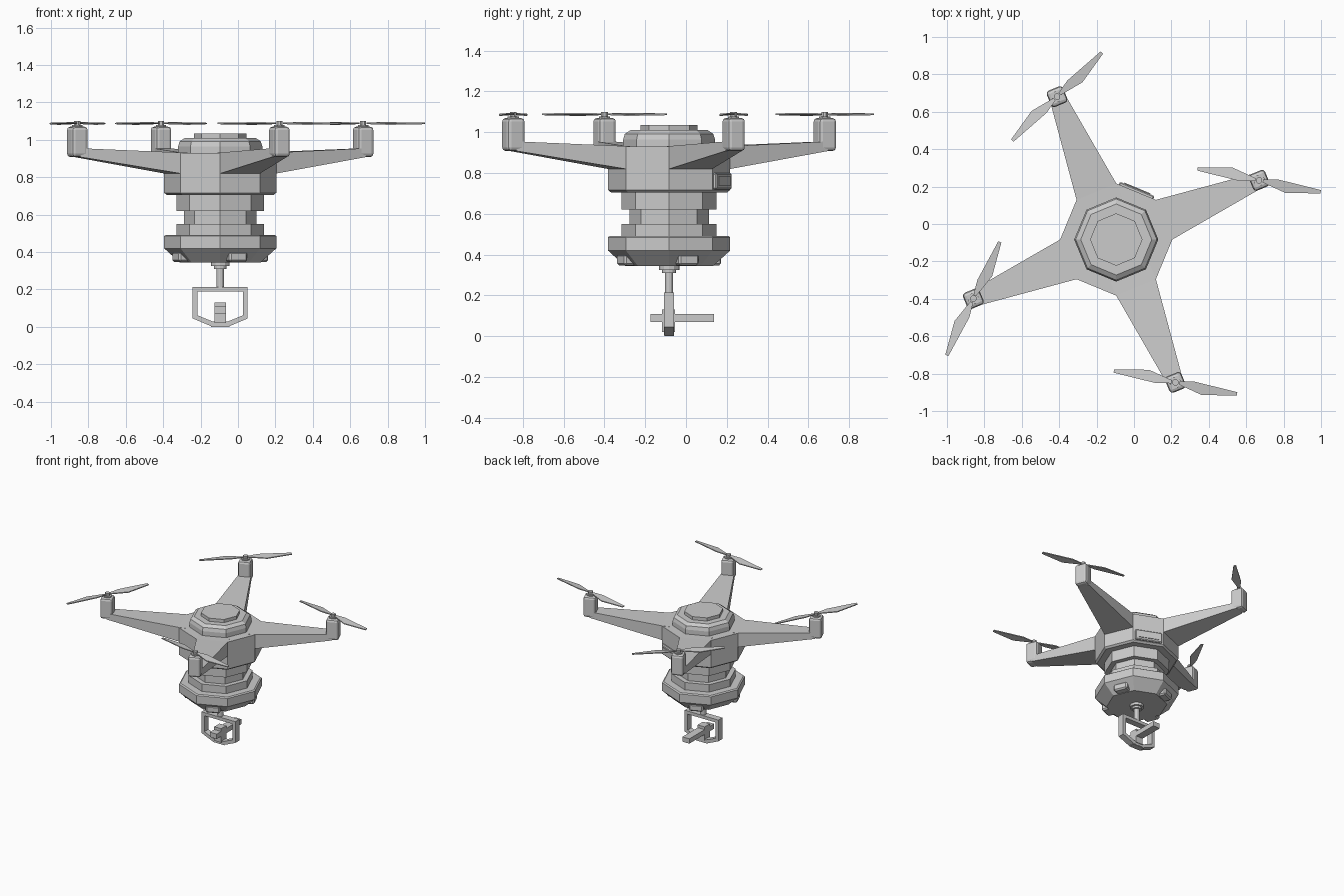
import bpy, bmesh
from math import sin, cos, pi, radians
from mathutils import Matrix, Vector

if "Cube" in bpy.data.objects:
    bpy.data.objects.remove(bpy.data.objects["Cube"])

CX, CY = -0.095, -0.083
BODY = Matrix.Translation((CX, CY, 0))


def finish(name, bm, mat=BODY):
    bmesh.ops.recalc_face_normals(bm, faces=bm.faces)
    bm.transform(mat)
    me = bpy.data.meshes.new(name)
    bm.to_mesh(me)
    bm.free()
    ob = bpy.data.objects.new(name, me)
    bpy.context.collection.objects.link(ob)
    return ob


def skin(name, rings, mat=BODY):
    """Closed solid through a stack of equally sized rings."""
    bm = bmesh.new()
    vs = [[bm.verts.new(p) for p in r] for r in rings]
    n = len(rings[0])
    for a, b in zip(vs, vs[1:]):
        for i in range(n):
            j = (i + 1) % n
            bm.faces.new((a[i], a[j], b[j], b[i]))
    bm.faces.new(vs[0])
    bm.faces.new(vs[-1])
    return finish(name, bm, mat)


def lathe(name, profile, n=8, mat=BODY):
    return skin(name, [[(r * cos(2 * pi * i / n), r * sin(2 * pi * i / n), z)
                        for i in range(n)] for r, z in profile], mat)


def box(name, lo, hi, mat=BODY, bevel=0, segs=1):
    lo, hi = Vector(lo), Vector(hi)
    bm = bmesh.new()
    bmesh.ops.create_cube(bm, size=1)
    bm.transform(Matrix.Translation((lo + hi) / 2) @ Matrix.Diagonal((*(hi - lo), 1)))
    if bevel:
        bmesh.ops.bevel(bm, geom=bm.edges[:], offset=bevel, segments=segs,
                        profile=0.5, affect='EDGES')
    return finish(name, bm, mat)


def turn(deg):
    return BODY @ Matrix.Rotation(radians(deg), 4, 'Z')


# octagonal body: hub, grooved waist, flared base
lathe("hub", [(.285, .705), (.30, .717), (.30, .93)])
lathe("waist", [(.233, .48), (.233, .55), (.195, .55), (.195, .62), (.233, .62), (.233, .71)])
lathe("base", [(.217, .345), (.30, .42), (.30, .485), (.29, .492)])

# cap with rounded shoulder and top disc
lathe("cap", [(.225, .90), (.225, .965), (.217, .992), (.19, 1.01)])
lathe("cap_disc", [(.14, 1.0), (.14, 1.035)])


def section(x, w, z0, z1):
    return [(x, -w, z0), (x, w, z0), (x, w, z1), (x, -w, z1)]


# four arms with motor pods, propellers and base lights
ARM = .827
blade = [(.02, -.008), (.02, .008), (.10, .022), (.335, .006), (.335, -.012), (.15, -.042)]
for k, prop_angle in enumerate((-10, 45, 65.5, -10)):
    m = turn(22.5 + 90 * k)
    skin(f"arm_{k}", [section(.20, .115, .82, .93), section(.277, .1148, .82, .932),
                      section(ARM, .043, .908, .955)], m)
    box(f"motor_pod_{k}", (ARM - .047, -.047, .908), (ARM + .047, .047, 1.07), m, .018, 2)
    box(f"base_light_{k}", (.19, -.053, .347), (.258, .053, .402), m, .01)
    hub = m @ Matrix.Translation((ARM, 0, 0))
    lathe(f"motor_shaft_{k}", [(.03, 1.065), (.03, 1.078), (.018, 1.078), (.018, 1.1)], 8, hub)
    at = Matrix.Translation(hub.translation) @ Matrix.Rotation(radians(prop_angle), 4, 'Z')
    for s in (0, 1):
        # slight pitch across the blade
        skin(f"propeller_blade_{k}_{s}",
             [[(x, y, z + y * .12) for x, y in blade] for z in (1.085, 1.092)],
             at @ Matrix.Rotation(pi * s, 4, 'Z'))

# rear hatch with raised frame
m = turn(67.5)
box("rear_hatch", (.26, -.1, .72), (.293, .1, .80), m, .006)
box("rear_hatch_panel", (.28, -.075, .738), (.298, .075, .782), m)

# stem below the base
lathe("stem_mount", [(.05, .325), (.05, .35)], 12)
lathe("stem_collar", [(.034, .31), (.034, .33)], 12)
lathe("stem", [(.02, .20), (.02, .315)], 12)

# open hanging frame: outer and inner outlines joined into a ring
outer = [(-.147, .213), (.147, .213), (.147, .045), (.05, .004), (-.05, .004), (-.147, .045)]
inner = [(-.122, .188), (.122, .188), (.122, .062), (.044, .03), (-.044, .03), (-.122, .062)]
bm = bmesh.new()
loops = [[bm.verts.new((x, y, z)) for x, z in pts]
         for pts, y in ((outer, -.025), (outer, .025), (inner, .025), (inner, -.025))]
for a, b in zip(loops, loops[1:] + loops[:1]):
    for i in range(6):
        j = (i + 1) % 6
        bm.faces.new((a[i], a[j], b[j], b[i]))
finish("hanging_frame", bm)
box("frame_foot", (-.05, -.023, 0), (.05, .023, .03))

# sensor bar held inside the frame
box("sensor_bar", (-.03, -.09, .07), (.03, .22, .108))
box("sensor_block", (-.03, -.035, .02), (.03, .03, .13))
